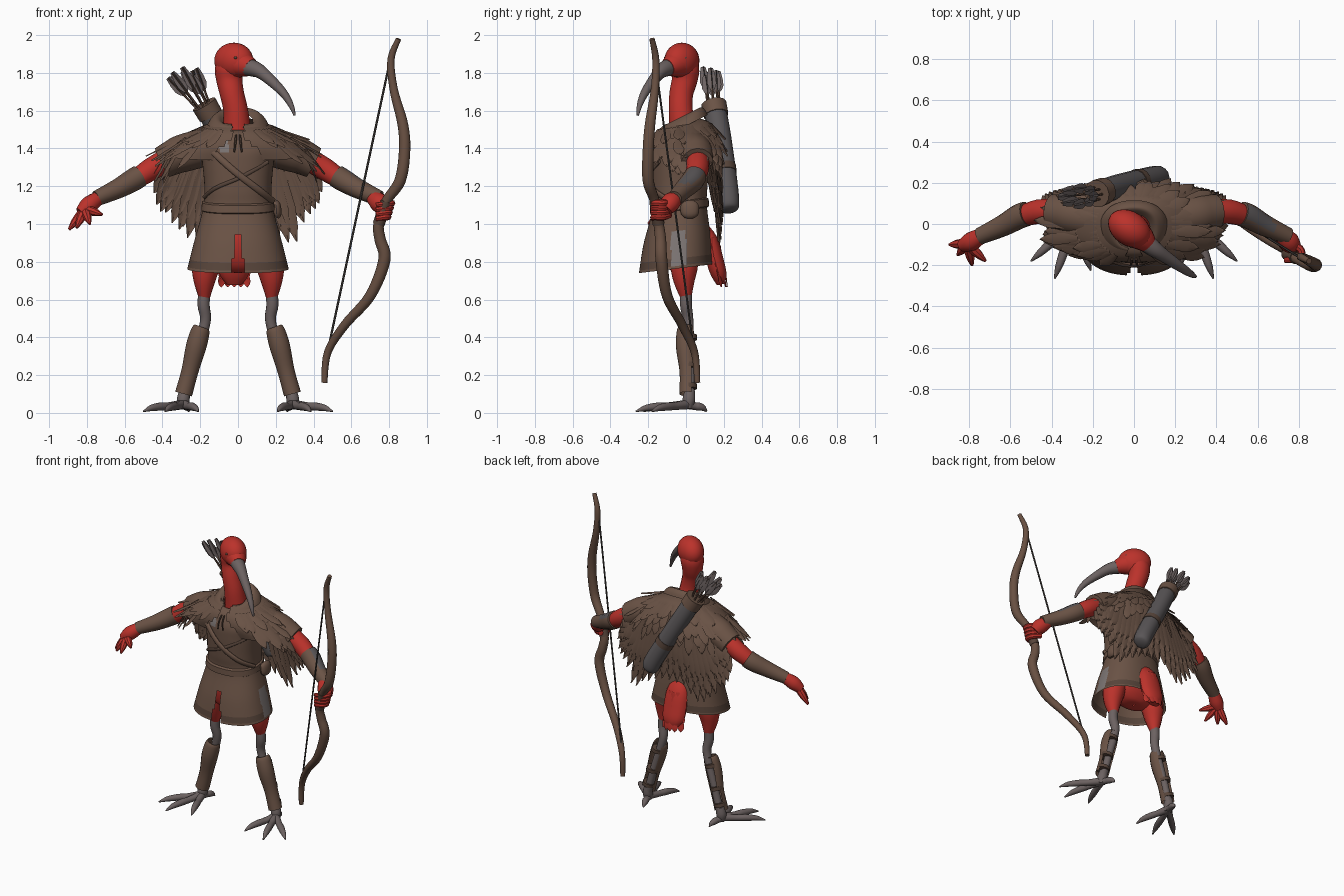
import bpy, bmesh, math, random
from mathutils import Vector

random.seed(4)
if "Cube" in bpy.data.objects:
    bpy.data.objects.remove(bpy.data.objects["Cube"], do_unlink=True)


def material(name, *colour):
    mat = bpy.data.materials.new(name)
    mat.use_nodes = True
    mat.diffuse_color = (*colour, 1)
    mat.node_tree.nodes["Principled BSDF"].inputs["Base Color"].default_value = (*colour, 1)
    return mat


cloth = material("brown cloth", .145, .086, .06)
trim = material("dark trim", .095, .058, .042)
plume = material("brown feather", .14, .084, .059)
leather = material("brown leather", .145, .086, .06)
wood = material("bow wood", .14, .08, .054)
red = material("red plumage", .5, .032, .024)
horn = material("grey horn", .15, .122, .12)
slate = material("slate leather", .1, .091, .094)
patch = material("grey patch", .2, .175, .17)
dark = material("dark cord", .065, .056, .052)


def finish(name, bm, mats, rule=None):
    """Turn a bmesh into an object, smooth except at sharp edges."""
    bmesh.ops.recalc_face_normals(bm, faces=bm.faces[:])
    bm.normal_update()
    for face in bm.faces:
        face.smooth = True
        if rule:
            face.material_index = int(rule(face.calc_center_median(), face.normal))
    for edge in bm.edges:
        if len(edge.link_faces) == 2 and edge.calc_face_angle() > .7:
            edge.smooth = False
    mesh = bpy.data.meshes.new(name)
    bm.to_mesh(mesh)
    bm.free()
    for mat in mats:
        mesh.materials.append(mat)
    obj = bpy.data.objects.new(name, mesh)
    bpy.context.scene.collection.objects.link(obj)
    return obj


def spline(points, steps):
    """Smooth four-component points through a Catmull-Rom curve."""
    p = [Vector(q) for q in points]
    p = [p[0]] + p + [p[-1]]
    out = []
    for a, b, c, d in zip(p, p[1:], p[2:], p[3:]):
        for i in range(steps):
            t = i / steps
            out.append(b + (c - a) * (t / 2) + (a * 2 - b * 5 + c * 4 - d) * (t * t / 2)
                       + (b * 3 - a - c * 3 + d) * (t ** 3 / 2))
    return out + [p[-1]]


def skin(name, loops, mats, rule=None, drop=None, cap=False):
    bm = bmesh.new()
    rows = [[bm.verts.new(v) for v in loop] for loop in loops]
    for low, high in zip(rows, rows[1:]):
        for i in range(len(low)):
            bm.faces.new((low[i - 1], low[i], high[i], high[i - 1]))
    if cap:
        bm.faces.new(rows[0])
        bm.faces.new(rows[-1])
    if drop:
        bm.normal_update()
        gone = [f for f in bm.faces if drop(f.calc_center_median())]
        bmesh.ops.delete(bm, geom=gone, context="FACES")
    return finish(name, bm, mats, rule)


def tube(name, points, *mats, sides=14, steps=4, squash=1, axis=(0, 1, 0), rule=None, drop=None):
    """Sweep a circle along x, y, z, radius points; squash thins it along the axis."""
    path = spline(points, steps)
    loops = []
    for i, q in enumerate(path):
        ahead, behind = path[min(i + 1, len(path) - 1)], path[max(i - 1, 0)]
        along = (ahead - behind).to_3d().normalized()
        side = along.cross(Vector(axis)).normalized()
        other = side.cross(along)
        turns = [math.tau * k / sides for k in range(sides)]
        r = max(q[3], .002)
        loops.append([q.to_3d() + side * r * math.cos(a) + other * r * squash * math.sin(a)
                      for a in turns])
    return skin(name, loops, mats, rule, drop, cap=not drop)


def ring_point(ring, a, tilt=.12):
    """Point on a rounded ring given by half width, front y, back y and height."""
    half, front, back, z = ring
    c, s = math.cos(a), math.sin(a)
    y = (front + back) / 2 + (back - front) / 2 * math.copysign(abs(s) ** .87, s)
    return Vector((half * math.copysign(abs(c) ** .87, c), y, z + tilt * y))


def loft(name, rings, *mats, sides=64, steps=4, tilt=.12, rule=None, drop=None):
    turns = [math.tau * k / sides for k in range(sides)]
    loops = [[ring_point(r, a, tilt) for a in turns] for r in spline(rings, steps)]
    return skin(name, loops, mats, rule, drop)


def feather(bm, root, tip, width, normal):
    """Leaf-shaped blade with a raised spine."""
    side = (tip - root).cross(normal).normalized() * width / 2
    rows = []
    for t, w in ((0, .5), (.35, .9), (.65, 1), (.85, .65), (1, .06)):
        c = root.lerp(tip, t)
        rows.append([bm.verts.new(v) for v in
                     (c - side * w, c + normal * width * .12, c + side * w)])
    for a, b in zip(rows, rows[1:]):
        for i in (0, 1):
            bm.faces.new((a[i], a[i + 1], b[i + 1], b[i]))


def ball(name, centre, scale, turn, mat):
    bm = bmesh.new()
    bmesh.ops.create_uvsphere(bm, u_segments=24, v_segments=16, radius=1)
    obj = finish(name, bm, [mat])
    obj.location, obj.scale, obj.rotation_euler = centre, scale, (0, 0, turn)


# Head, neck and curved beak, turned towards the left
ball("head", (-.022, -.022, 1.865), (.112, .083, .095), -.6, red)
tube("neck", [(0, 0, 1.4, .09), (-.005, -.015, 1.5, .075), (-.012, -.028, 1.6, .065),
              (-.032, -.025, 1.69, .064), (-.045, -.008, 1.76, .069), (-.045, -.005, 1.82, .077),
              (-.03, -.015, 1.88, .06)], red)
tube("beak_base", [(-.01, -.03, 1.855, .08), (.04, -.07, 1.84, .063), (.07, -.098, 1.828, .046)], red)
tube("beak", [(.03, -.07, 1.835, .048), (.09, -.115, 1.82, .042), (.14, -.15, 1.79, .033),
              (.235, -.215, 1.7, .023), (.28, -.245, 1.63, .015), (.3, -.255, 1.575, .006)], horn)
for label, x, y in (("left", .06, -.005), ("right", -.013, -.108)):
    ball(label + "_eye", (x, y, 1.88), (.009, .009, .008), 0, trim)

# Tunic with front slit, trim band and mended patches


def tunic_colour(c, n):
    if c.x > .15 and -.08 < c.y < 0 and .78 < c.z < .96:
        return 2
    if -.1 < c.x < -.05 and c.y < 0 and 1.38 < c.z < 1.45:
        return 2
    return .785 < c.z - .12 * c.y < .815


def slit(c):
    return abs(c.x) < .012 + .1 * (.95 - c.z) and c.y < 0 and c.z < .95


loft("tunic", [(.268, -.25, .14, .77), (.23, -.225, .13, .92), (.185, -.18, .11, 1.09),
               (.178, -.185, .115, 1.2), (.19, -.19, .125, 1.34), (.2, -.185, .13, 1.42),
               (.15, -.15, .1, 1.49), (.095, -.11, .08, 1.51)],
     cloth, trim, patch, sides=128, steps=7, rule=tunic_colour, drop=slit)
loft("hips", [(.005, -.01, .01, .745), (.09, -.07, .05, .755), (.17, -.12, .09, .82),
              (.17, -.14, .1, .95), (.15, -.1, .08, 1.1)], red)
loft("belt", [(.18, -.175, .105, 1.07), (.194, -.192, .122, 1.08), (.191, -.19, .12, 1.12),
              (.17, -.175, .105, 1.13)], leather, steps=1)
tube("belt_pouch", [(.19, .02, 1.115, .03), (.2, .02, 1.1, .047), (.205, .02, 1.055, .047),
                    (.2, .02, 1.035, .03)], leather, squash=.55, axis=(1, 0, 0))
tube("quiver_strap", [(-.19, -.09, 1.45, .018), (-.14, -.16, 1.39, .018), (-.02, -.2, 1.28, .018),
                      (.11, -.168, 1.18, .018), (.185, -.08, 1.12, .018)], leather, squash=.6)
tube("cross_strap", [(.16, -.14, 1.33, .01), (.02, -.197, 1.25, .01), (-.12, -.162, 1.19, .01),
                     (-.18, -.08, 1.14, .01)], trim, squash=.6)

# Collar and shoulder mantle
loft("collar", [(.165, -.165, .115, 1.52), (.145, -.15, .1, 1.555), (.11, -.125, .075, 1.58),
                (.078, -.1, .045, 1.56)], leather, tilt=.5,
     drop=lambda c: c.y < 0 and abs(c.x) < .03)
loft("mantle", [(.09, -.11, .06, 1.55), (.2, -.17, .13, 1.51), (.3, -.19, .16, 1.445), (.39, -.17, .17, 1.37)],
     plume, tilt=.2, drop=lambda c: c.y < 0 and abs(c.x) < max(.03, .9 * (1.5 - c.z)))
for s in (-1, 1):
    tube("collar_cord", [(s * .01, -.17, 1.47, .006), (s * .014, -.196, 1.43, .006),
                         (s * .02, -.2, 1.38, .004)], trim, sides=6)

# Overlapping mantle feathers; each row stops short of the chest
bm = bmesh.new()
for root, tip, limit in (((.36, -.16, .17, 1.4), (.44, -.17, .21, 1.26), .5),
                         ((.28, -.18, .16, 1.46), (.46, -.2, .22, 1.34), .8),
                         ((.18, -.16, .13, 1.515), (.36, -.21, .2, 1.42), .93)):
    for i in range(46):
        a = math.tau * (i + random.uniform(-.2, .2)) / 46
        if math.sin(a) > -limit:
            end = [v * random.uniform(.93, 1.06) for v in tip[:3]] + [tip[3] + random.uniform(-.05, .03)]
            feather(bm, ring_point(root, a), ring_point(end, a), .06,
                    Vector((math.cos(a) * .6, math.sin(a) * .6, .6)).normalized())
finish("mantle_feathers", bm, [plume])

# Back cape: three fans of long feathers with two lower lobes
bm = bmesh.new()
for layer, reach in enumerate((1, .86, .7)):
    for i in range(23):
        u = (i - 11) / 11
        bulge = .055 * (1 - u * u) + layer * .01
        edge = (abs(u) - .5) * 2
        drop_z = .92 + (.27 * edge if edge > 0 else -.13 * edge)
        root = Vector((.32 * u, .095 + bulge, 1.44 - .06 * abs(u)))
        tip = Vector((.45 * math.sin(1.4 * u), .13 + bulge, drop_z + random.uniform(-.04, .03)))
        feather(bm, root, root.lerp(tip, reach), .085, Vector((u * .3, 1, 0)).normalized())
finish("cape_feathers", bm, [plume])

# Tail
tube("tail", [(-.02, .08, 1, .04), (-.02, .125, .92, .075), (-.02, .155, .8, .085), (-.02, .175, .73, .075),
              (-.02, .185, .68, .04)], red, squash=.55)
bm = bmesh.new()
for row in range(5):
    for i in range(5):
        u = (i - 2) / 2
        root = Vector((-.02 + u * .06, .17 + .009 * row - .03 * u * u, .93 - row * .045))
        feather(bm, root, root + Vector((u * .01, .01, -.085)), .045, Vector((u * .5, 1, .2)).normalized())
finish("tail_feathers", bm, [red])

# Arms and legs, mirrored
for s, label in ((1, "left"), (-1, "right")):
    def limb(part, points, *mats, **options):
        return tube(label + "_" + part, [(s * x, y, z, r) for x, y, z, r in points], *mats, **options)

    limb("sleeve", [(.16, .02, 1.41, .1), (.29, .045, 1.375, .1), (.35, .055, 1.35, .092),
                    (.4, .06, 1.325, .085)], cloth)
    limb("upper_arm", [(.36, .06, 1.35, .06), (.46, .06, 1.29, .06), (.55, .035, 1.23, .05)], red)
    limb("bracer", [(.52, .05, 1.255, .06), (.56, .035, 1.23, .06), (.64, -.01, 1.185, .052),
                    (.75, -.06, 1.135, .041)], leather, slate,
         rule=lambda c, n: 0 < c.x < .68 and n.x > .1 and n.z > .3 and -.45 < n.y < .7)
    limb("thigh", [(.15, -.01, .88, .08), (.17, -.01, .78, .075), (.178, -.01, .7, .058),
                   (.178, 0, .61, .03)], red)
    limb("shank", [(.178, 0, .64, .032), (.182, 0, .57, .032), (.172, .01, .5, .029), (.188, .015, .42, .027),
                   (.24, .02, .25, .025), (.285, .02, .08, .027)], horn)
    limb("greave", [(.192, 0, .455, .04), (.2, 0, .43, .05), (.222, 0, .35, .054), (.255, .01, .22, .045),
                    (.288, .01, .1, .046)], leather, drop=lambda c: c.y > .036)
    for x, z in ((.207, .4), (.248, .25), (.277, .14)):
        limb("greave_strap", [(x, .016, z + .012, .042), (x + .006, .016, z - .012, .042)], trim, steps=1)
    # Three front toes and one back toe
    limb("ankle", [(.28, .02, .12, .027), (.29, .015, .07, .034), (.29, .01, .025, .025)], horn)
    for x, y in ((.5, -.18), (.385, -.265), (.21, -.225), (.26, .11)):
        dx, dy = x - .29, y - .01
        limb("toe", [(.29, .01, .045, .026), (.29 + dx * .35, .01 + dy * .35, .036, .021),
                     (.29 + dx * .55, .01 + dy * .55, .034, .022), (.29 + dx * .8, .01 + dy * .8, .026, .017),
                     (x, y, .008, .004)], horn, axis=(0, 0, 1))

# Open right hand
tube("right_palm", [(-.73, -.05, 1.145, .034), (-.79, -.085, 1.1, .046), (-.835, -.105, 1.06, .03)], red)
for x, y, z in ((-.895, -.1, .97), (-.855, -.15, .98), (-.785, -.2, 1), (-.72, -.18, 1.05)):
    base = Vector((-.81, -.095, 1.08)).lerp(Vector((x, y, z)), .15)
    middle = base.lerp(Vector((x, y, z)), .55)
    tube("right_finger", [(*base, .025), (*middle, .021), (x, y, z, .007)], red, sides=8)

# Left fist around the grip
tube("left_palm", [(.71, -.045, 1.145, .038), (.75, -.085, 1.11, .052), (.775, -.11, 1.075, .038)], red)
for i in range(4):
    z = 1.11 - i * .024
    reach = .805 - .006 * i
    tube("left_finger", [(.735, -.09, z + .01, .019), (reach, -.12, z, .019), (reach, -.168, z, .018),
                         (.73, -.175, z - .01, .013)], red, sides=8, axis=(0, 0, 1))

# Bow with string and wrapped grip
bow = [(.85, -.18, 1.98, .014), (.81, -.16, 1.87, .019), (.825, -.165, 1.71, .022), (.872, -.19, 1.53, .028),
       (.882, -.2, 1.39, .03), (.858, -.2, 1.23, .03), (.785, -.165, 1.12, .026), (.745, -.145, 1, .028),
       (.752, -.135, .92, .03), (.775, -.13, .81, .032), (.7, -.1, .62, .028), (.565, -.02, .465, .024),
       (.475, .045, .32, .02), (.457, .06, .16, .016)]
tube("bow", bow, wood, steps=6)
tube("bow_grip", [(x, y, z, r + .004) for x, y, z, r in bow[6:8]], trim)
tube("bowstring", [(.808, -.165, 1.88, .006), (.465, .048, .28, .006)], dark, sides=6)

# Slanted quiver and arrows
tube("quiver", [(.132, .228, 1.07, .03), (.122, .226, 1.09, .055), (.08, .218, 1.18, .06),
                (-.08, .18, 1.46, .06), (-.17, .15, 1.62, .06)], slate)
tube("quiver_rim", [(-.145, .16, 1.575, .066), (-.18, .147, 1.635, .068)], leather, steps=1)
tube("quiver_band", [(.03, .207, 1.27, .063), (.01, .202, 1.305, .063)], trim, steps=1)
bm = bmesh.new()
for i in range(8):
    a = math.tau * i / 8
    foot = Vector((-.16 + .03 * math.cos(a), .15 + .03 * math.sin(a), 1.58))
    end = Vector((-.295 + .075 * math.cos(a), .13 + .04 * math.sin(a), 1.81 + random.uniform(-.04, .03)))
    tube("arrow_shaft", [(*foot, .006), (*end, .006)], wood, sides=6, steps=1)
    for normal in (Vector((0, 1, 0)), Vector((.86, 0, .5))):
        feather(bm, end, end.lerp(foot, .5), .05, normal)
finish("arrow_fletching", bm, [horn])
